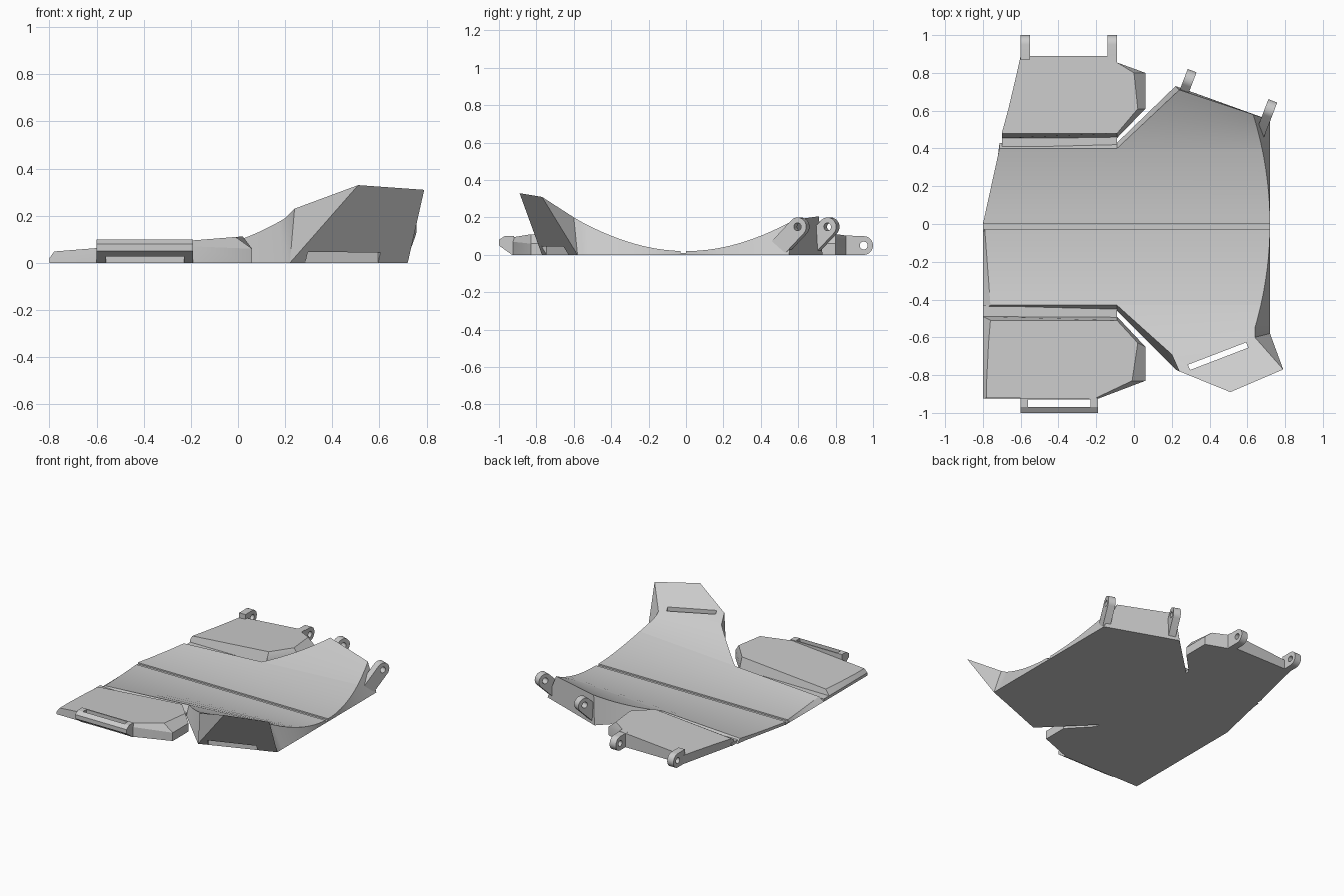
import bpy, bmesh, math
from mathutils import Matrix, Vector

default = bpy.data.objects.get("Cube")
if default:
    bpy.data.objects.remove(default)

grey = bpy.data.materials.new("plain grey")
grey.use_nodes = True
grey.diffuse_color = (0.6, 0.6, 0.6, 1)
grey.node_tree.nodes["Principled BSDF"].inputs["Base Color"].default_value = grey.diffuse_color


def finish(name, bm):
    bmesh.ops.remove_doubles(bm, verts=bm.verts, dist=0.0005)
    bmesh.ops.recalc_face_normals(bm, faces=bm.faces)
    mesh = bpy.data.meshes.new(name)
    bm.to_mesh(mesh)
    bm.free()
    mesh.materials.append(grey)
    obj = bpy.data.objects.new(name, mesh)
    bpy.context.collection.objects.link(obj)
    return obj


def loft(name, rows):
    """Skin a list of equal-length closed sections and cap both ends."""
    bm = bmesh.new()
    rings = [[bm.verts.new(p) for p in row] for row in rows]
    for a, b in zip(rings, rings[1:]):
        for i in range(len(a)):
            j = (i + 1) % len(a)
            bm.faces.new((a[i], a[j], b[j], b[i]))
    bm.faces.new(rings[0])
    bm.faces.new(rings[-1])
    return finish(name, bm)


def box(name, size, centre, angle=0.0):
    bm = bmesh.new()
    matrix = (Matrix.Translation(centre) @ Matrix.Rotation(angle, 4, 'Z')
              @ Matrix.Diagonal((*size, 1)))
    bmesh.ops.create_cube(bm, size=1, matrix=matrix)
    return finish(name, bm)


def cut(obj, cutter):
    cutter.hide_render = True
    mod = obj.modifiers.new("cut", 'BOOLEAN')
    mod.operation, mod.object, mod.solver = 'DIFFERENCE', cutter, 'EXACT'
    graph = bpy.context.evaluated_depsgraph_get()
    mesh = bpy.data.meshes.new_from_object(obj.evaluated_get(graph))
    obj.modifiers.clear()
    obj.data = mesh
    bpy.data.objects.remove(cutter)


def top(x, y):
    """Dished upper surface: the curl grows toward +x."""
    return (x, y, 0.02 + max(0.29 + 0.33 * x, 0.03) * y * y)


def lean(y):
    return 0.72 - 0.08 * (y / 0.55) ** 2


STEPS = 10

# Front half of the dished panel, ending in a raised wing
rows = []
for i in range(STEPS + 1):
    t = i / STEPS
    y = -0.03 - 0.4 * t
    yb = y - 0.03 * (i == STEPS)
    rows.append([(-0.8, yb, 0), (0.72, y, 0), top(lean(y), y), top(-0.79 + 0.03 * t, y)])
for i in range(STEPS + 1):
    t = i / STEPS
    y = -0.43 - 0.17 * t
    rows.append([(-0.09 + 0.31 * t, -0.46 - 0.31 * t, 0), (0.72, -0.43 - 0.15 * t, 0),
                 top(max(lean(y), 0.64), y), top(-0.09 + 0.29 * t, -0.43 - 0.26 * t)])
foot, wing_tip = (0.22, -0.77, 0), (0.24, -0.78, 0.23)
rows.append([foot, (0.72, -0.58, 0), (0.79, -0.77, 0.31), wing_tip])
rows.append([foot, foot, (0.51, -0.89, 0.33), wing_tip])
front_panel = loft("front_panel", rows)
cut(front_panel, box("slot_cutter", (0.33, 0.03, 1), (0.445, -0.7, 0.2), math.radians(21)))

# Back half of the dished panel
rows = []
for i in range(STEPS + 1):
    y = 0.4 * i / STEPS
    yb = y + 0.03 * (i == STEPS)
    x = -0.8 + 0.22 * y
    rows.append([(x, yb, 0), (0.72, y, 0), top(lean(y), y), top(x, y)])
for i in range(STEPS + 1):
    t = i / STEPS
    y = 0.4 + 0.18 * t
    rows.append([(-0.09 + 0.31 * t, 0.43 + 0.3 * t, 0), (0.72, 0.4 + 0.15 * t, 0),
                 top(lean(y), y), top(-0.09 + 0.33 * t, 0.4 + 0.31 * t)])
loft("back_panel", rows)


# Flat end flaps with a bevelled inner side
def flap(name, sections):
    rows = []
    for yb, yt, left, bevel, right, shoulder, ridge in sections:
        crest = [(x, yt, 0.05 + 0.08 * (x + 0.76)) for x in (ridge, left + bevel)]
        rows.append([(left, yb, 0), (right, yb, 0), (right, yb, shoulder), *crest,
                     (left, yb, 0.02 if bevel else 0.04)])
    return loft(name, rows)


flap("front_flap", [(-0.49, -0.51, -0.8, 0.04, -0.09, 0.05, -0.09),
                    (-0.65, -0.63, -0.8, 0.03, 0.06, 0.06, 0.02),
                    (-0.83, -0.83, -0.8, 0.02, 0.06, 0.06, -0.01),
                    (-0.925, -0.92, -0.8, 0.02, -0.19, 0.07, -0.2)])
flap("back_flap", [(0.455, 0.48, -0.7, 0, -0.09, 0.05, -0.09),
                   (0.61, 0.61, -0.665, 0, 0.06, 0.06, 0.02),
                   (0.8, 0.8, -0.62, 0, 0.06, 0.06, 0),
                   (0.855, 0.855, -0.608, 0, -0.09, 0.07, -0.09),
                   (0.89, 0.89, -0.6, 0, -0.09, 0.07, -0.09)])

# Thin hinge strips joining the panels and flaps
for name, y0, y1, x0, x1, z in (("front_hinge", -0.52, -0.43, -0.8, -0.09, 0.02),
                                ("middle_hinge", -0.04, 0.01, -0.8, 0.72, 0.01),
                                ("back_hinge", 0.39, 0.48, -0.7, -0.09, 0.02)):
    box(name, (x1 - x0, y1 - y0, z), ((x0 + x1) / 2, (y0 + y1) / 2, z / 2))

# Slotted strap bar on the front flap
profile = [(-0.92, 0), (-0.93, 0), (-1, 0.05), (-1, 0.08), (-0.97, 0.1), (-0.92, 0.1)]
bar = loft("strap_bar", [[(x, y, z) for y, z in profile] for x in (-0.6, -0.19)])
cut(bar, box("bar_cutter", (0.33, 0.04, 1), (-0.395, -0.949, 0)))


# Rounded hinge lugs with pin holes
def lug(name, x, y, z, tail, slope, turn):
    r, half = 0.05, 0.025
    start = slope - math.pi / 2
    arc = [start + math.pi * i / 16 for i in range(17)]
    outline = [(r * math.cos(a), z + r * math.sin(a)) for a in arc] + tail
    spin = Matrix.Translation((x, y, 0)) @ Matrix.Rotation(turn, 4, 'Z')
    obj = loft(name, [[spin @ Vector((side, u, h)) for u, h in outline]
                      for side in (-half, half)])
    ring = [(0.021 * math.cos(a), z + 0.021 * math.sin(a))
            for a in (math.tau * i / 20 for i in range(20))]
    cut(obj, loft("pin_cutter", [[spin @ Vector((side, u, h)) for u, h in ring]
                                 for side in (-0.1, 0.1)]))


for name, x in (("flap_lug_outer", -0.575), ("flap_lug_inner", -0.115)):
    lug(name, x, 0.95, 0.05, [(-0.08, 0.1), (-0.08, 0)], 0, 0)
for name, x, y in (("wing_lug_outer", 0.717, 0.605), ("wing_lug_inner", 0.29, 0.765)):
    lug(name, x, y, 0.15, [(-0.15, 0.07), (-0.08, 0)], math.pi / 4, math.radians(-21))

# Smooth the dish while keeping the creases crisp
bpy.ops.object.select_all(action='DESELECT')
for obj in bpy.context.collection.objects:
    if obj.type == 'MESH' and grey.name in obj.data.materials:
        obj.select_set(True)
        bpy.context.view_layer.objects.active = obj
bpy.ops.object.shade_smooth_by_angle(angle=math.radians(25))
